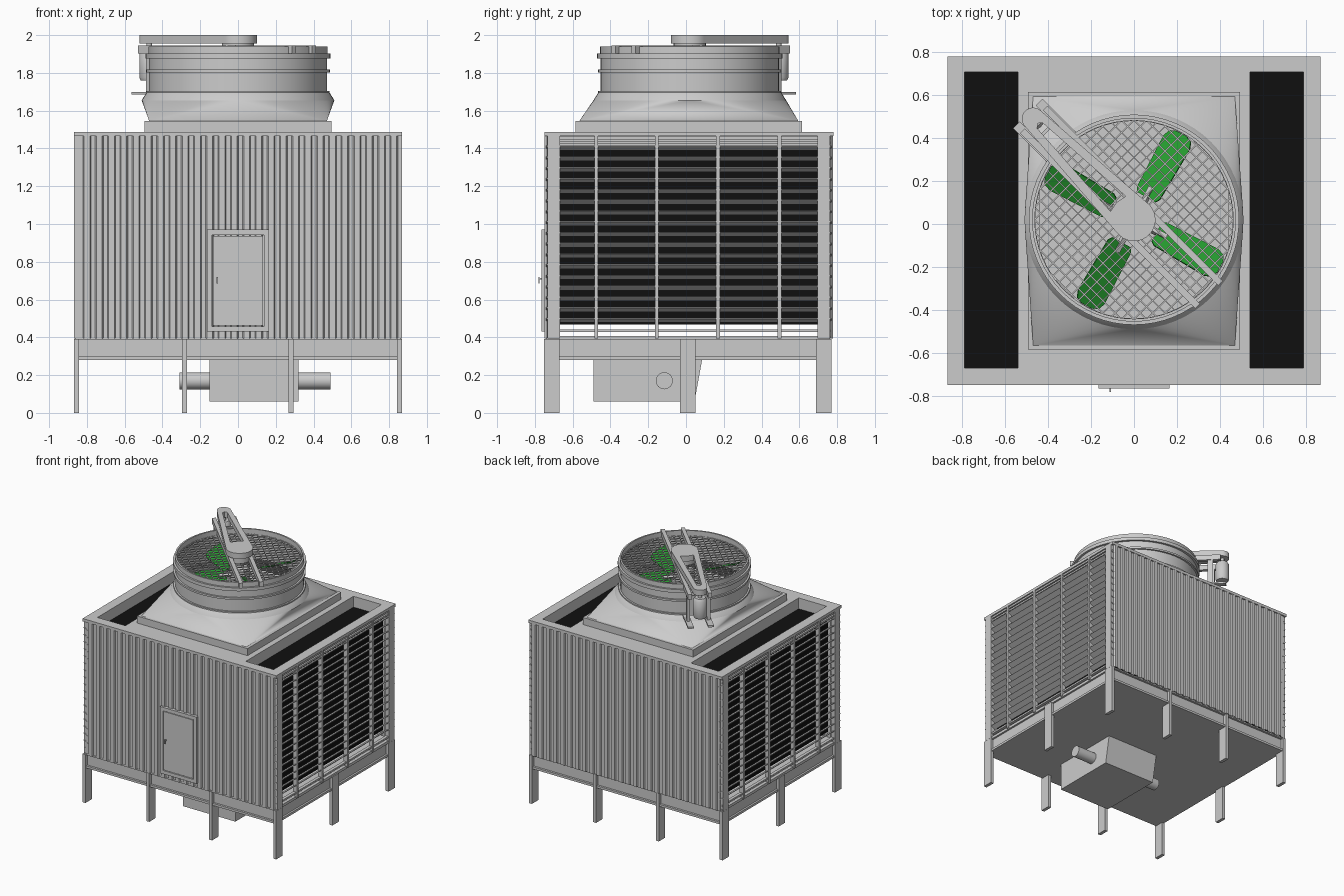
import bpy, bmesh, math
from mathutils import Vector, Matrix

if "Cube" in bpy.data.objects:
    bpy.data.objects.remove(bpy.data.objects["Cube"])

CY = 0.015                      # body centre in y
FAN = Vector((0, 0.02, 0))      # fan axis
DRIVE = Matrix.Translation(FAN) @ Matrix.Rotation(math.radians(135), 4, 'Z')  # local x runs hub -> motor


def material(name, rgb):
    m = bpy.data.materials.new(name)
    m.diffuse_color = (*rgb, 1)
    m.use_nodes = True
    m.node_tree.nodes["Principled BSDF"].inputs["Base Color"].default_value = m.diffuse_color
    return m


BLACK = material("black", (0.005, 0.005, 0.005))
GREEN = material("green", (0.02, 0.35, 0.03))


def finish(name, bm, mat=None, smooth=False):
    bmesh.ops.recalc_face_normals(bm, faces=bm.faces[:])
    me = bpy.data.meshes.new(name)
    bm.to_mesh(me)
    bm.free()
    ob = bpy.data.objects.new(name, me)
    bpy.context.collection.objects.link(ob)
    if mat:
        me.materials.append(mat)
    if smooth:
        bpy.ops.object.select_all(action='DESELECT')
        ob.select_set(True)
        bpy.context.view_layer.objects.active = ob
        bpy.ops.object.shade_smooth_by_angle(angle=math.radians(35))
    return ob


def boxes(name, items, mat=None, matrix=Matrix()):
    """One object of boxes, each (x0, x1, y0, y1, z0, z1)."""
    bm = bmesh.new()
    for x0, x1, y0, y1, z0, z1 in items:
        m = Matrix.Translation(((x0 + x1) / 2, (y0 + y1) / 2, (z0 + z1) / 2)) \
            @ Matrix.Diagonal((x1 - x0, y1 - y0, z1 - z0, 1))
        bmesh.ops.create_cube(bm, size=1, matrix=matrix @ m)
    return finish(name, bm, mat)


def prism(name, pts, vec, mat=None, matrix=Matrix()):
    """Extrude a closed 3D outline along vec."""
    bm = bmesh.new()
    f = bm.faces.new([bm.verts.new(p) for p in pts])
    r = bmesh.ops.extrude_face_region(bm, geom=[f])
    bmesh.ops.translate(bm, vec=vec, verts=[v for v in r['geom'] if isinstance(v, bmesh.types.BMVert)])
    bm.transform(matrix)
    return finish(name, bm, mat)


def lathe(name, profile, matrix, closed=True, n=64):
    """Revolve an (r, z) profile around z."""
    bm = bmesh.new()
    rings = []
    for i in range(n):
        a = math.tau * i / n
        rings.append([bm.verts.new((r * math.cos(a), r * math.sin(a), z)) for r, z in profile])
    k = len(profile)
    for i in range(n):
        a, b = rings[i], rings[(i + 1) % n]
        for j in range(k if closed else k - 1):
            bm.faces.new((a[j], b[j], b[(j + 1) % k], a[(j + 1) % k]))
    bmesh.ops.remove_doubles(bm, verts=bm.verts[:], dist=1e-5)
    bm.transform(matrix)
    return finish(name, bm, None, True)


def mirror_x(b):
    return [b, (-b[1], -b[0], *b[2:])]


# legs, basin and floor
legs = []
for x in (-0.86, -0.283, 0.28, 0.86):
    for y in ((-0.71, 0.01, 0.73) if abs(x) > 0.5 else (-0.71, 0.73)):
        xc = max(-0.855, min(0.855, x))
        legs.append((xc - 0.013, xc + 0.013, y - 0.041, y + 0.041, 0, 0.392))
boxes("legs", legs)
boxes("basin", [(-0.845, 0.845, -0.725, 0.745, 0.297, 0.395), (-0.86, 0.86, -0.742, 0.762, 0.28, 0.298),
                (-0.86, 0.86, -0.742, 0.762, 0.385, 0.397)])

# sump with pipes
prism("sump", [(-0.15, y, z) for y, z in ((-0.49, 0.06), (0.045, 0.06), (0.085, 0.28), (-0.49, 0.28))], (0.47, 0, 0))
bm = bmesh.new()
bmesh.ops.create_cone(bm, cap_ends=True, segments=32, radius1=0.045, radius2=0.045, depth=0.8,
                      matrix=Matrix.Translation((0.09, -0.115, 0.17)) @ Matrix.Rotation(math.pi / 2, 4, 'Y'))
finish("sump_pipes", bm, None, True)

# corrugated front and back walls
for name, y, s in (("front_wall", -0.735, -1), ("back_wall", 0.765, 1)):
    bm = bmesh.new()
    n, p = 26, 1.69 / 26
    pts = []
    for i in range(n):
        x = -0.845 + i * p
        pts += [(x, 0), (x + 0.4 * p, 0), (x + 0.5 * p, 0.01), (x + 0.9 * p, 0.01)]
    pts.append((0.845, 0))
    cols = [[bm.verts.new((x, y + s * d, z)) for z in (0.393, 1.475)] for x, d in pts]
    for a, b in zip(cols, cols[1:]):
        bm.faces.new((a[0], b[0], b[1], a[1]))
    ob = finish(name, bm)
    mod = ob.modifiers.new("thickness", 'SOLIDIFY')
    mod.thickness, mod.offset = 0.008, 0

# side frames: corner posts, mullions, rails
frame = []
for y in (-0.70, 0.73):
    frame += mirror_x((0.835, 0.868, y - 0.033, y + 0.033, 0.393, 1.475))
for y in (-0.475, -0.155, 0.17, 0.495):
    frame += mirror_x((0.835, 0.868, y - 0.01, y + 0.01, 0.393, 1.475))
for z in (0.4, 0.435, 1.43, 1.455):
    frame += mirror_x((0.835, 0.86, -0.735, 0.765, z - 0.007, z + 0.007))
boxes("side_frames", frame)

# louvres, sloping up and outwards
for side, s in (("left", -1), ("right", 1)):
    bm = bmesh.new()
    for i in range(17):
        z = 0.49 + i * 0.057
        m = Matrix.Translation((s * 0.847, CY, z)) @ Matrix.Rotation(-s * math.radians(28), 4, 'Y') \
            @ Matrix.Diagonal((0.044, 1.51, 0.005, 1))
        bmesh.ops.create_cube(bm, size=1, matrix=m)
    finish(side + "_louvres", bm)

# black fill packs
boxes("fill_packs", mirror_x((0.54, 0.795, -0.68, 0.72, 0.468, 1.40)), BLACK)

# roof with two side openings
boxes("roof", mirror_x((0.79, 0.868, -0.75, 0.78, 1.465, 1.488)) + mirror_x((0.79, 0.815, -0.70, 0.74, 1.39, 1.466))
      + [(-0.54, 0.54, -0.75, 0.78, 1.465, 1.488), (-0.79, 0.79, -0.75, -0.672, 1.465, 1.488),
         (-0.79, 0.79, 0.708, 0.78, 1.465, 1.488), (-0.80, 0.80, -0.70, -0.672, 1.39, 1.466),
         (-0.80, 0.80, 0.708, 0.74, 1.39, 1.466)] + mirror_x((0.52, 0.54, -0.70, 0.74, 0.47, 1.466)))

# access door
boxes("door_frame", [(-0.165, -0.138, -0.766, -0.735, 0.43, 0.97), (0.138, 0.165, -0.766, -0.735, 0.43, 0.97),
                     (-0.14, 0.14, -0.766, -0.735, 0.43, 0.458), (-0.14, 0.14, -0.766, -0.735, 0.942, 0.97)])
boxes("door", [(-0.133, 0.133, -0.764, -0.74, 0.463, 0.937)])
boxes("door_handle", [(-0.115, -0.107, -0.782, -0.776, 0.685, 0.72), (-0.115, -0.107, -0.78, -0.76, 0.705, 0.715)])

# fan plinth: frame open in the middle
boxes("fan_plinth", mirror_x((0.44, 0.495, -0.585, 0.615, 1.488, 1.545))
      + [(-0.44, 0.44, -0.585, -0.53, 1.488, 1.545), (-0.44, 0.44, 0.56, 0.615, 1.488, 1.545)])

# square to round transition
bm = bmesh.new()
corners = [bm.verts.new((sx * 0.47, CY + sy * 0.58, 1.545)) for sx, sy in ((1, 1), (-1, 1), (-1, -1), (1, -1))]
N = 64
ring = [bm.verts.new((0.51 * math.cos(math.tau * i / N), FAN.y + 0.51 * math.sin(math.tau * i / N), 1.655))
        for i in range(N)]
for i in range(N):
    bm.faces.new((corners[i * 4 // N], ring[i], ring[(i + 1) % N]))
for q in range(4):
    bm.faces.new((corners[q - 1], corners[q], ring[q * N // 4]))
finish("fan_transition", bm, None, True)

# fan shroud and flanges
AX = Matrix.Translation(FAN)
lathe("fan_shroud", [(0.51, 1.655), (0.485, 1.695), (0.472, 1.705), (0.472, 1.90), (0.46, 1.90), (0.46, 1.70),
                     (0.50, 1.65)], AX)
for i, (z0, z1, r) in enumerate(((1.695, 1.705, 0.485), (1.803, 1.818, 0.486), (1.875, 1.902, 0.49))):
    lathe("shroud_flange_%d" % i, [(0.465, z0), (r, z0), (r, z1), (0.465, z1)], AX)
lathe("shroud_top_rim", [(0.462, 1.90), (0.475, 1.90), (0.475, 1.94), (0.462, 1.94)], AX)

# guard mesh
wires = []
for i in range(-11, 12):
    d = i * 0.041
    h = math.sqrt(0.468 ** 2 - d * d)
    wires += [(-h, h, d - 0.003, d + 0.003, 1.895, 1.901), (d - 0.003, d + 0.003, -h, h, 1.895, 1.901)]
boxes("fan_guard_mesh", wires, None, DRIVE)

# fan blades
out = [(0.12, -0.055), (0.14, -0.07), (0.41, -0.08), (0.445, -0.065), (0.458, -0.03), (0.458, 0.03),
       (0.445, 0.065), (0.41, 0.08), (0.14, 0.07), (0.12, 0.055)]
for i in range(4):
    m = AX @ Matrix.Rotation(math.radians(61 + 90 * i), 4, 'Z') @ Matrix.Translation((0, 0, 1.80)) \
        @ Matrix.Rotation(math.radians(-30), 4, 'X')
    prism("fan_blade_%d" % i, [(x, y, -0.004) for x, y in out], (0, 0, 0.008), GREEN, m)
    boxes("blade_arm_%d" % i, [(0.03, 0.17, -0.012, 0.012, -0.012, 0.012)], None, m)

# hub and drive shaft
lathe("fan_hub", [(0, 1.76), (0.075, 1.76), (0.075, 1.84), (0.03, 1.85), (0.03, 1.91), (0.085, 1.91),
                  (0.085, 1.96), (0, 1.96)], AX, False, 32)

# support bars and motor bracket
beams, bracket = [], []
for v in (-0.075, 0.075):
    beams.append((-0.495, 0.66, v - 0.015, v + 0.015, 1.903, 1.945))
    bracket += [(0.56, 0.60, v - 0.012, v + 0.012, 1.69, 1.91), (0.47, 0.70, v - 0.022, v + 0.022, 1.685, 1.70)]
boxes("drive_beams", beams, None, DRIVE)
boxes("motor_bracket", bracket + [(0.575, 0.59, -0.075, 0.075, 1.74, 1.90)], None, DRIVE)
MOT = DRIVE @ Matrix.Translation((0.665, 0, 0))
lathe("motor", [(0, 1.76), (0.045, 1.76), (0.052, 1.775), (0.052, 1.90), (0.04, 1.92), (0.015, 1.92),
                (0.015, 1.96), (0, 1.96)], MOT, False, 32)


# belt cover: teardrop plate with a slot
def teardrop(u0, r0, u1, r1, n=20):
    a = math.acos((r0 - r1) / (u1 - u0))
    big = [(u0 + r0 * math.cos(t), r0 * math.sin(t)) for t in
           (a + (math.tau - 2 * a) * i / n for i in range(n + 1))]
    small = [(u1 + r1 * math.cos(t), r1 * math.sin(t)) for t in (-a + 2 * a * i / n for i in range(n + 1))]
    return big + small


cu = bpy.data.curves.new("belt_cover_outline", 'CURVE')
cu.dimensions, cu.fill_mode, cu.extrude = '2D', 'BOTH', 0.0225
slot = [(0.105, -0.05), (0.62, -0.018), (0.635, 0), (0.62, 0.018), (0.105, 0.05), (0.115, 0)]
for pts in (teardrop(0, 0.10, 0.665, 0.052), slot):
    sp = cu.splines.new('POLY')
    sp.points.add(len(pts) - 1)
    for p, (x, y) in zip(sp.points, pts):
        p.co = (x, y, 0, 1)
    sp.use_cyclic_u = True
tmp = bpy.data.objects.new("belt_cover_helper", cu)
bm = bmesh.new()
bm.from_mesh(tmp.to_mesh())
bmesh.ops.remove_doubles(bm, verts=bm.verts[:], dist=1e-5)
bm.transform(DRIVE @ Matrix.Translation((0, 0, 1.9775)))
finish("belt_cover", bm, None, True)
bpy.data.objects.remove(tmp)
